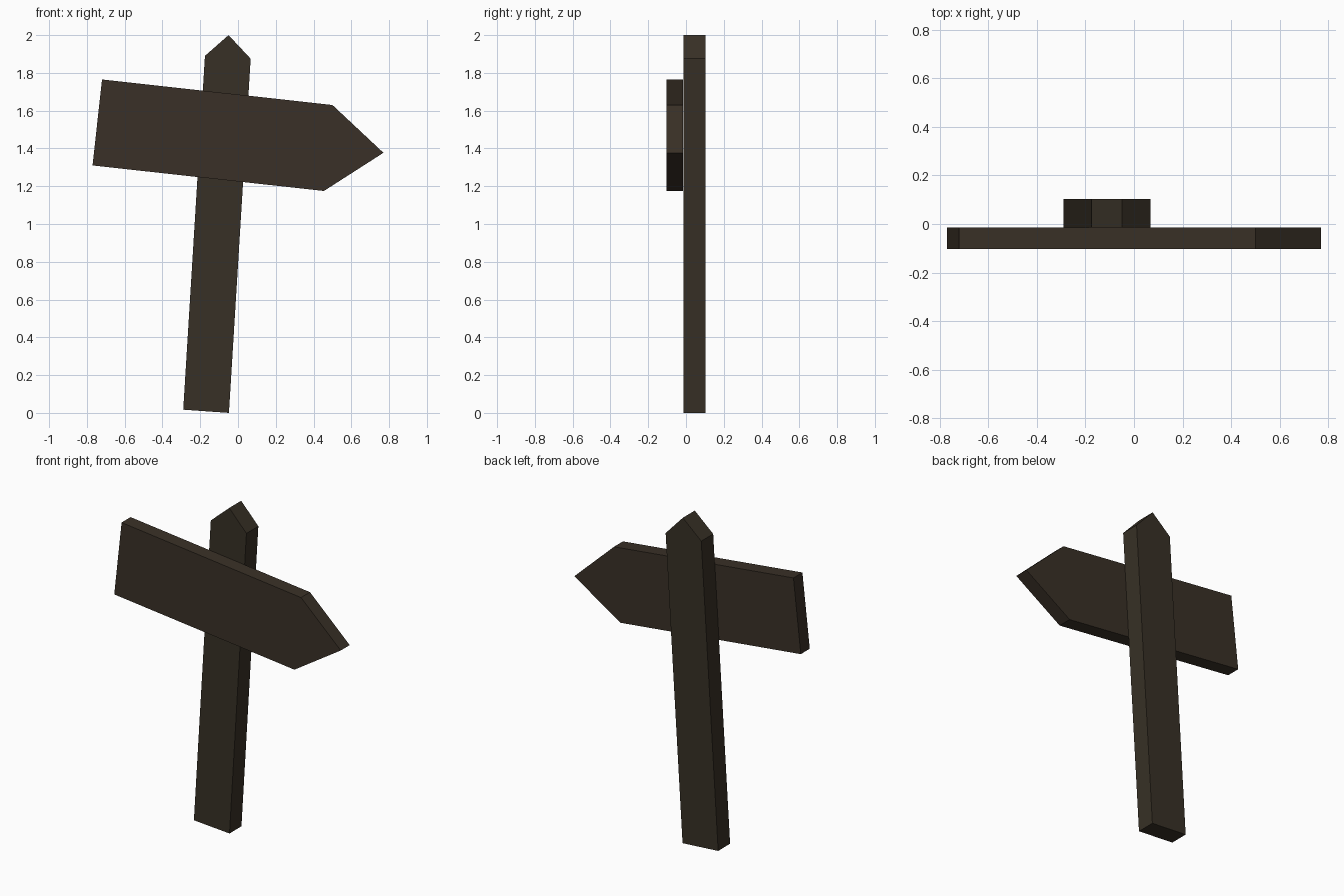
import bpy, bmesh

if "Cube" in bpy.data.objects:
    bpy.data.objects.remove(bpy.data.objects["Cube"])


def material(name, rgb):
    m = bpy.data.materials.new(name)
    m.diffuse_color = (*rgb, 1)
    m.use_nodes = True
    m.node_tree.nodes["Principled BSDF"].inputs["Base Color"].default_value = m.diffuse_color
    return m


def plank(name, outline, y_front, y_back, mat):
    """Extrude an x-z outline (counter-clockwise from the front) along y."""
    bm = bmesh.new()
    face = bm.faces.new([bm.verts.new((x, y_front, z)) for x, z in outline])
    ext = bmesh.ops.extrude_face_region(bm, geom=[face], use_keep_orig=True)
    verts = [g for g in ext["geom"] if isinstance(g, bmesh.types.BMVert)]
    bmesh.ops.translate(bm, verts=verts, vec=(0, y_back - y_front, 0))
    bmesh.ops.recalc_face_normals(bm, faces=bm.faces[:])
    mesh = bpy.data.meshes.new(name)
    bm.to_mesh(mesh)
    bm.free()
    mesh.materials.append(mat)
    obj = bpy.data.objects.new(name, mesh)
    bpy.context.collection.objects.link(obj)
    return obj


post_wood = material("dark post wood", (0.039, 0.030, 0.019))
board_wood = material("dark board wood", (0.042, 0.030, 0.020))

# leaning post with a pointed top
plank("post", [(-0.29, 0.017), (-0.048, 0.0), (0.067, 1.875),
               (-0.05, 2.0), (-0.175, 1.89)], -0.014, 0.102, post_wood)

# tilted arrow board on the front of the post
plank("arrow_board", [(-0.77, 1.31), (0.455, 1.175), (0.77, 1.377),
                      (0.50, 1.63), (-0.72, 1.765)], -0.102, -0.015, board_wood)
